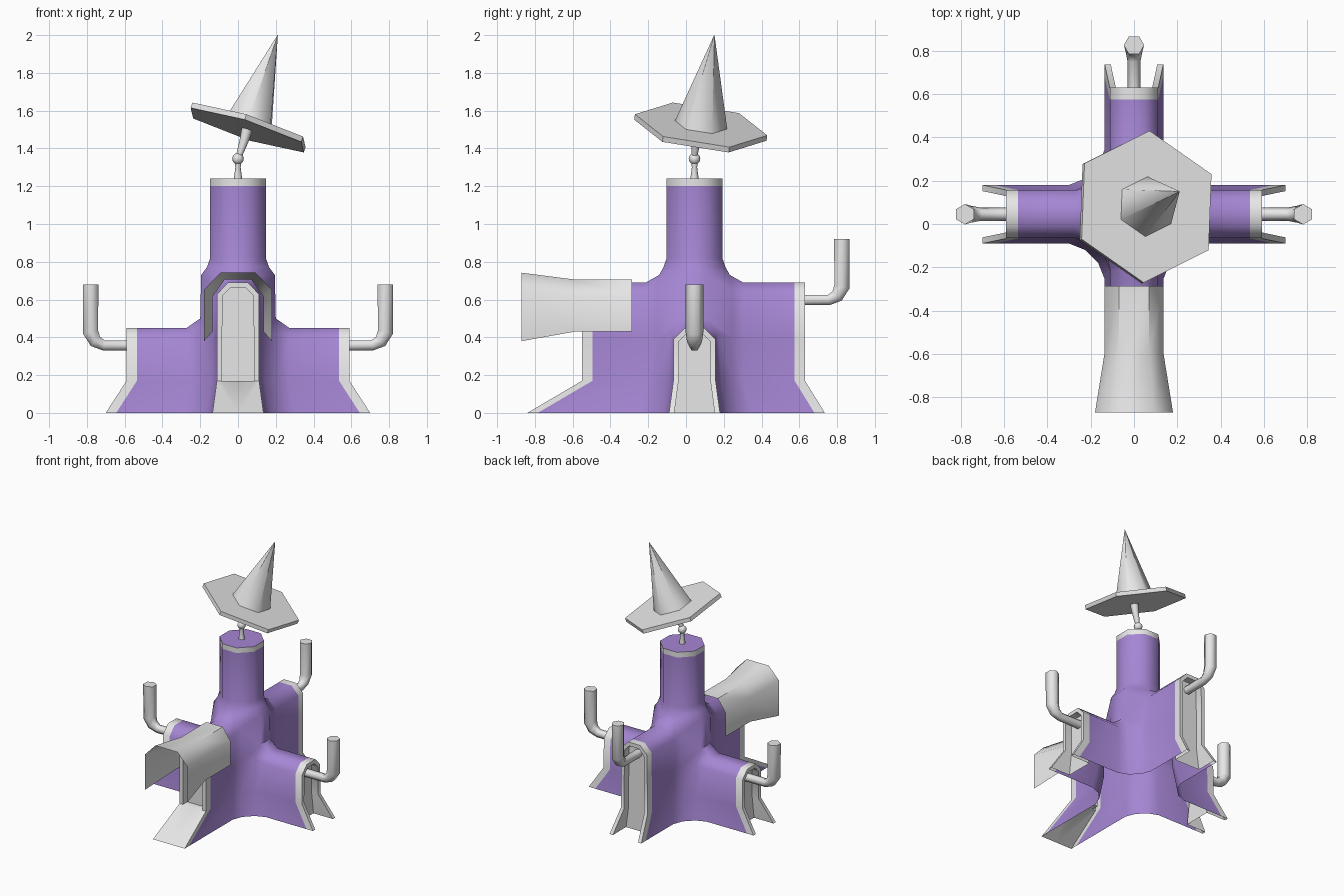
import bpy, bmesh
from math import pi, cos, sin, radians
from mathutils import Vector

old = bpy.data.objects.get("Cube")
if old:
    bpy.data.objects.remove(old, do_unlink=True)


def material(name, rgb):
    m = bpy.data.materials.new(name)
    m.use_nodes = True
    m.diffuse_color = (*rgb, 1)
    m.node_tree.nodes["Principled BSDF"].inputs["Base Color"].default_value = (*rgb, 1)
    return m


PURPLE = material("purple wall", (0.38, 0.24, 0.66))
GREY = material("light grey trim", (0.8, 0.8, 0.8))
CY = 0.045  # y of the tower axis


def finish(name, bm, mats, angle=None):
    bmesh.ops.remove_doubles(bm, verts=bm.verts, dist=0.0005)
    bmesh.ops.recalc_face_normals(bm, faces=bm.faces)
    me = bpy.data.meshes.new(name)
    bm.to_mesh(me)
    bm.free()
    for m in mats:
        me.materials.append(m)
    ob = bpy.data.objects.new(name, me)
    bpy.context.collection.objects.link(ob)
    if angle:
        bpy.ops.object.select_all(action='DESELECT')
        ob.select_set(True)
        bpy.context.view_layer.objects.active = ob
        bpy.ops.object.shade_smooth_by_angle(angle=radians(angle))
    return ob


def tube(name, points, radii, ref, sides=6, angle=65):
    """Capped tube along points; ref is the direction of the first corner."""
    bm = bmesh.new()
    pts = [Vector(p) for p in points]
    rings = []
    for i, p in enumerate(pts):
        t = Vector()
        if i > 0:
            t += (p - pts[i - 1]).normalized()
        if i < len(pts) - 1:
            t += (pts[i + 1] - p).normalized()
        t.normalize()
        u = Vector(ref)
        u = (u - t * u.dot(t)).normalized()
        w = t.cross(u)
        rings.append([bm.verts.new(p + radii[i] * (u * cos(2 * pi * k / sides) + w * sin(2 * pi * k / sides)))
                      for k in range(sides)])
    for a, b in zip(rings, rings[1:]):
        for k in range(sides):
            j = (k + 1) % sides
            bm.faces.new((a[k], a[j], b[j], b[k]))
    bm.faces.new(rings[0])
    bm.faces.new(rings[-1])
    return finish(name, bm, [GREY], angle)


# Body: one quadrant as a grid of columns, repeated with signs for all four
WALL = [0.135, 0.112, 0.112, 0.110, 0.052]
LONG_Z = [0, 0.17, 0.39, 0.63, 0.69]
SIDE_W = [0.135, 0.112, 0.110, 0.052]
SIDE_Z = [0, 0.17, 0.39, 0.45]
BAND = 0.055
LIP = 0.028


def build_quadrant(bm, sx, sd, reach, foot, ramp):
    def face(pts, mat):
        vs = [bm.verts.new((sx * p[0], CY - sd * p[1], p[2])) for p in pts]
        bm.faces.new(vs).material_index = mat

    def long_col(d, d_foot):
        return [(w, d_foot if i == 0 else d, z) for i, (w, z) in enumerate(zip(WALL, LONG_Z))]

    def side_col(d, d_foot):
        return [(d_foot if i == 0 else d, w, z) for i, (w, z) in enumerate(zip(SIDE_W, SIDE_Z))]

    neck = [(0.165, 0.77), (0.147, 0.82), (0.147, 1.2), (0.147, 1.24)]
    hub_a = [(0.165, 0.225, 0), (0.14, 0.205, 0.17), (0.135, 0.2, 0.4), (0.122, 0.2, 0.65), (0.06, 0.187, 0.73)]
    hub_b = [(0.225, 0.165, 0), (0.21, 0.14, 0.17), (0.205, 0.125, 0.42), (0.2, 0.06, 0.5), (0.195, 0.06, 0.73)]
    hub_a += [(0.06, r, z) for r, z in neck]
    hub_b += [(r, 0.06, z) for r, z in neck]
    cols = [long_col(reach, foot), long_col(reach - BAND, foot - BAND), long_col(0.258, 0.30), hub_a,
            hub_b, side_col(0.272, 0.30), side_col(0.59 - BAND, 0.70 - BAND), side_col(0.59, 0.70)]

    # walls and tower corner
    for c, (a, b) in enumerate(zip(cols, cols[1:])):
        for r in range(min(len(a), len(b)) - 1):
            trim = c in (0, 6) or (c == 3 and r == 7)
            face((a[r], b[r], b[r + 1], a[r + 1]), int(trim))

    # flat roofs running up into the flat tower sides
    def flat(p, axis):
        q = list(p)
        q[axis] = 0
        return q
    path_a = [cols[0][4], cols[1][4], cols[2][4]] + hub_a[4:]
    path_b = [cols[7][3], cols[6][3], cols[5][3]] + hub_b[3:]
    for path, axis in ((path_a, 0), (path_b, 1)):
        for i, (p, q) in enumerate(zip(path, path[1:])):
            face((p, q, flat(q, axis), flat(p, axis)), int(i in (0, len(path) - 2)))
    face((flat(hub_a[-1], 0), hub_a[-1], hub_b[-1], flat(hub_b[-1], 1), (0, 0, 1.24)), 0)

    # arm ends: lip, recess walls and sunken panel
    def arm_end(col, axis, has_ramp):
        first = 1 if has_ramp else 0
        out = 1 - axis
        depth = col[1][out] - BAND
        top = len(col) - 1
        inner, back = [], []
        for i, p in enumerate(col):
            q = list(p)
            q[axis] -= LIP if i < top else LIP * 0.4
            if i >= top - 1:
                q[2] -= LIP if i == top else LIP * 0.4
            b = list(q)
            b[out] = depth
            inner.append(q)
            back.append(b)
        for i in range(first, top):
            face((col[i], col[i + 1], inner[i + 1], inner[i]), 1)
            face((inner[i], inner[i + 1], back[i + 1], back[i]), 1)
            face((back[i], back[i + 1], flat(back[i + 1], axis), flat(back[i], axis)), 1)
        face((col[top], flat(col[top], axis), flat(inner[top], axis), inner[top]), 1)
        face((inner[top], flat(inner[top], axis), flat(back[top], axis), back[top]), 1)
        if has_ramp:
            face((col[0], col[1], inner[1], flat(inner[1], axis), flat(col[0], axis)), 1)
            face((inner[1], back[1], flat(back[1], axis), flat(inner[1], axis)), 1)
    arm_end(cols[0], 0, ramp)
    arm_end(cols[7], 1, False)


bm = bmesh.new()
for sx in (1, -1):
    build_quadrant(bm, sx, 1, 0.595, 0.885, True)
    build_quadrant(bm, sx, -1, 0.585, 0.69, False)
finish("tower_body", bm, [PURPLE, GREY], 50)

# Flared sheet over the front entrance
bm = bmesh.new()
sections = []
for y, w, low, top in ((-0.285, 0.135, 0.43, 0.706), (-0.59, 0.135, 0.43, 0.706), (-0.87, 0.18, 0.38, 0.742)):
    half = [(w, low), (w, top - 0.09), (w * 0.52, top)]
    arch = half + [(-x, z) for x, z in reversed(half)]
    sections.append([bm.verts.new((x, y, z)) for x, z in arch])
for a, b in zip(sections, sections[1:]):
    for i in range(len(a) - 1):
        bm.faces.new((a[i], a[i + 1], b[i + 1], b[i]))
finish("front_canopy", bm, [GREY], 50)

# Bent chimney pipes on the sides and back
bend = [(0.53, 0), (0.71, 0), (0.755, 0.022), (0.78, 0.07), (0.78, 0.323)]
pipe_r = [0.031, 0.031, 0.04, 0.047, 0.047]
for name, s in (("left_pipe", 1), ("right_pipe", -1)):
    tube(name, [(s * d, CY, 0.357 + h) for d, h in bend], pipe_r, (0, 1, 0))
tube("back_pipe", [(0, d + CY, 0.597 + h) for d, h in bend], pipe_r, (1, 0, 0))

# Jointed neck holding the hat
tube("neck_post", [(0, CY, 1.24), (0, CY, 1.3), (0, CY, 1.325)], [0.022, 0.014, 0.018], (1, 0, 0), 8)
bm = bmesh.new()
bmesh.ops.create_uvsphere(bm, u_segments=8, v_segments=6, radius=0.031)
bmesh.ops.translate(bm, verts=bm.verts, vec=(0, CY, 1.345))
finish("neck_ball", bm, [GREY], 65)
tube("neck_arm", [(0.006, CY, 1.362), (0.035, 0.055, 1.45), (0.05, 0.06, 1.51)], [0.016, 0.025, 0.03], (0, 1, 0), 8)

# Tilted hat
base = Vector((0.058, 0.08, 1.525))
tip = Vector((0.21, 0.15, 2.0))
axis = (tip - base).normalized()
corner = (0.012, 0.35, -0.06)
tube("hat_brim", [base - axis * 0.03, base], [0.355, 0.355], corner, angle=None)
tube("hat_cone", [base, tip], [0.14, 0.001], corner)
